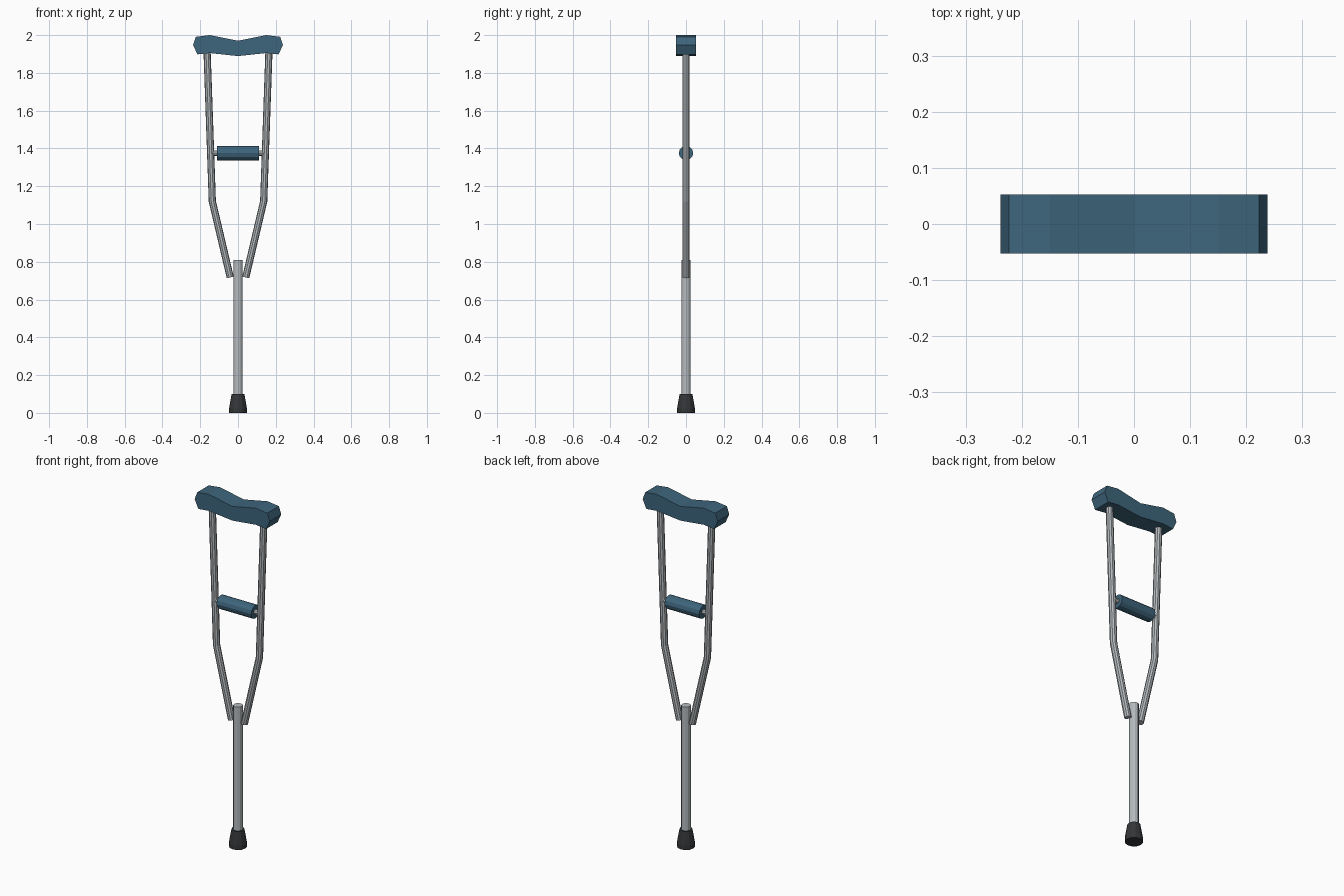
import bpy, bmesh, math
from mathutils import Vector

if "Cube" in bpy.data.objects:
    bpy.data.objects.remove(bpy.data.objects["Cube"])


def material(name, rgb):
    m = bpy.data.materials.new(name)
    m.diffuse_color = (*rgb, 1)
    m.use_nodes = True
    m.node_tree.nodes["Principled BSDF"].inputs["Base Color"].default_value = m.diffuse_color
    return m


def finish(name, bm, mat=None):
    bmesh.ops.recalc_face_normals(bm, faces=bm.faces)
    mesh = bpy.data.meshes.new(name)
    bm.to_mesh(mesh)
    bm.free()
    if mat:
        mesh.materials.append(mat)
    ob = bpy.data.objects.new(name, mesh)
    bpy.context.collection.objects.link(ob)
    return ob


def tube(name, path, radii, sides, mat=None):
    """Capped, flat-faced tube along a path in the xz plane, mitred at bends."""
    pts = [Vector(p) for p in path]
    dirs = [(b - a).normalized() for a, b in zip(pts, pts[1:])]
    side = Vector((0, 1, 0))
    bm = bmesh.new()
    rings = []
    for i, (p, r) in enumerate(zip(pts, radii)):
        before, after = dirs[max(i - 1, 0)], dirs[min(i, len(dirs) - 1)]
        tangent = (before + after).normalized()
        across = side.cross(tangent) / tangent.dot(after)
        angles = [math.tau * k / sides for k in range(sides)]
        rings.append([bm.verts.new(p + r * (math.cos(a) * across + math.sin(a) * side))
                      for a in angles])
    for lo, hi in zip(rings, rings[1:]):
        for k in range(sides):
            j = (k + 1) % sides
            bm.faces.new((lo[k], lo[j], hi[j], hi[k]))
    bm.faces.new(rings[0])
    bm.faces.new(rings[-1])
    return finish(name, bm, mat)


metal = material("metal", (0.46, 0.49, 0.51))
foam = material("blue_foam", (0.048, 0.13, 0.2))
rubber = material("rubber", (0.034, 0.036, 0.039))

# Underarm pad: half outline mirrored, extruded front to back
half_top = [(0, 1.97), (0.15, 2.0), (0.223, 1.991), (0.238, 1.948)]
half_bottom = [(0.215, 1.898), (0.15, 1.905), (0, 1.889)]
right = half_top + half_bottom
outline = right + [(-x, z) for x, z in reversed(right[1:-1])]
bm = bmesh.new()
face = bm.faces.new([bm.verts.new((x, -0.0525, z)) for x, z in outline])
ext = bmesh.ops.extrude_face_region(bm, geom=[face], use_keep_orig=True)
bmesh.ops.translate(bm, vec=(0, 0.105, 0),
                    verts=[v for v in ext["geom"] if isinstance(v, bmesh.types.BMVert)])
finish("underarm_pad", bm, foam)

# Bent side rails
for label, s in (("left", -1), ("right", 1)):
    tube(label + "_rail", [(s * 0.041, 0, 0.717), (s * 0.136, 0, 1.12), (s * 0.164, 0, 1.92)],
         [0.019] * 3, 10, metal)

# Hand grip on its cross bar
tube("grip_bar", [(-0.142, 0, 1.375), (0.142, 0, 1.375)], [0.015] * 2, 8, metal)
tube("hand_grip", [(-0.11, 0, 1.375), (0.11, 0, 1.375)], [0.038] * 2, 12, foam)

# Lower post and rubber foot
tube("lower_post", [(0, 0, 0.06), (0, 0, 0.81)], [0.025] * 2, 12, metal)
tube("rubber_foot", [(0, 0, 0), (0, 0, 0.025), (0, 0, 0.1)], [0.047, 0.047, 0.034], 12, rubber)
